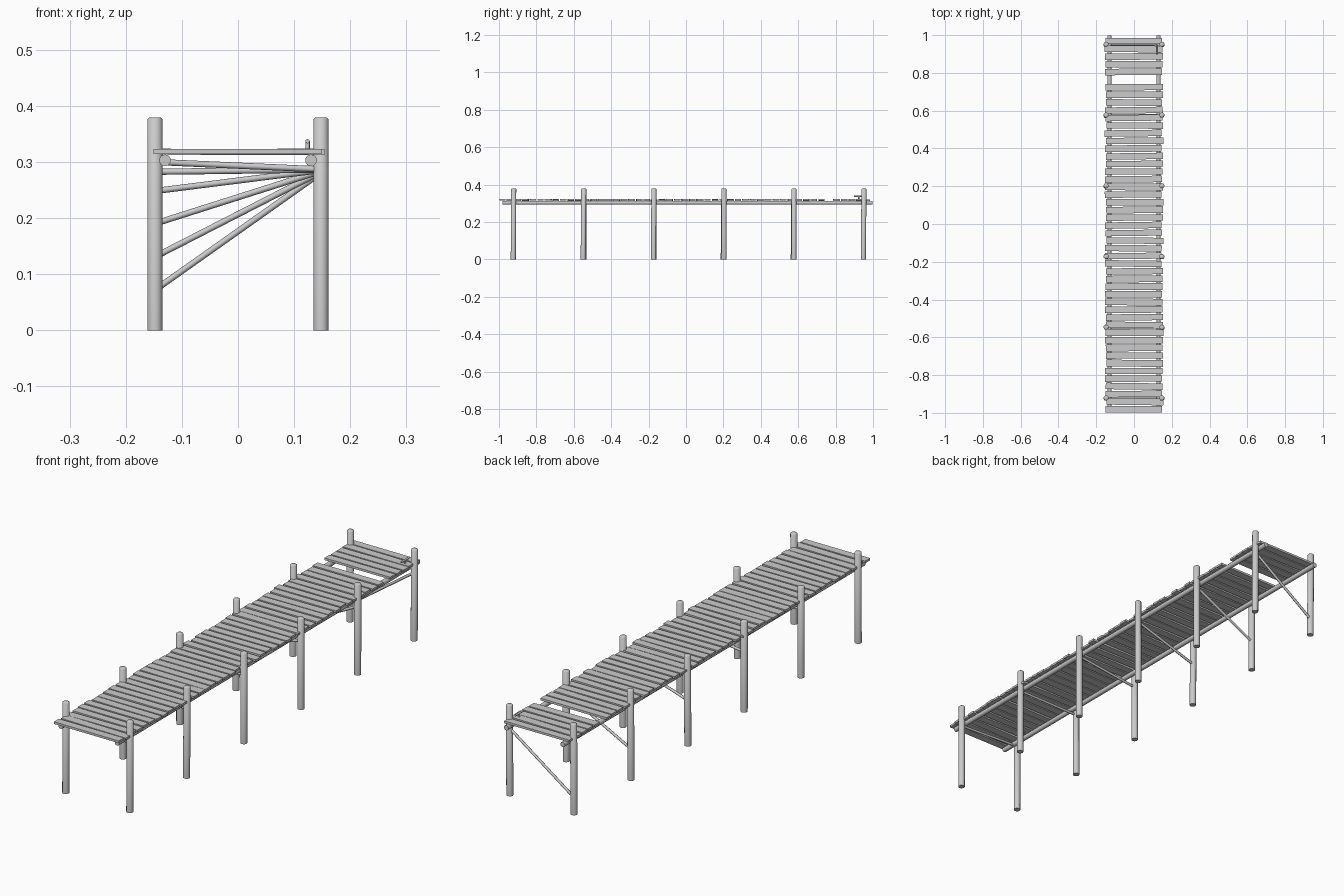
import bpy, bmesh, math, random
from mathutils import Vector, Matrix

if "Cube" in bpy.data.objects:
    bpy.data.objects.remove(bpy.data.objects["Cube"])

random.seed(7)


def finish(bm, name, smooth=False):
    mesh = bpy.data.meshes.new(name)
    bm.to_mesh(mesh)
    bm.free()
    obj = bpy.data.objects.new(name, mesh)
    bpy.context.collection.objects.link(obj)
    if smooth:
        bpy.ops.object.select_all(action='DESELECT')
        obj.select_set(True)
        bpy.context.view_layer.objects.active = obj
        bpy.ops.object.shade_smooth_by_angle(angle=math.radians(50))
    return obj


def rod(name, a, b, radius, sides=10, bevel=0.0):
    """Round timber running from point a to point b."""
    a, b = Vector(a), Vector(b)
    axis = b - a
    turn = axis.to_track_quat('Z', 'Y').to_matrix().to_4x4()
    bm = bmesh.new()
    bmesh.ops.create_cone(bm, cap_ends=True, segments=sides, radius1=radius,
                          radius2=radius, depth=axis.length)
    if bevel:
        top = [e for e in bm.edges if all(v.co.z > 0 for v in e.verts)]
        bmesh.ops.bevel(bm, geom=top, offset=bevel, segments=1, affect='EDGES')
    bm.transform(Matrix.Translation((a + b) / 2) @ turn)
    return finish(bm, name, True)


def box(name, center, size, yaw=0.0, roll=0.0):
    bm = bmesh.new()
    bmesh.ops.create_cube(bm, size=1)
    bm.transform(Matrix.Translation(center) @ Matrix.Rotation(yaw, 4, 'Z')
                 @ Matrix.Rotation(roll, 4, 'Y') @ Matrix.Diagonal((*size, 1)))
    return finish(bm, name)


# Post pairs, each with a diagonal brace that gets steeper toward the back
brace_low = [0.300, 0.283, 0.250, 0.194, 0.137, 0.080]
for i, low in enumerate(brace_low):
    y = -0.921 + i * 0.3745
    for side, label in ((-1, "left"), (1, "right")):
        x = side * 0.148
        rod(f"{label}_post_{i + 1}", (x, y + random.uniform(-.004, .004), 0),
            (x, y, 0.379), 0.0135, 12, 0.003)
    high = 0.285 - 0.008 * (0.30 - low) / 0.22
    rod(f"brace_{i + 1}", (-0.145, y, low - 0.006 * (0.3 - low) / 0.22),
        (0.145, y, high + 0.002), 0.0055, 8)

# Long stringers under the deck
for side, label in ((-1, "left"), (1, "right")):
    rod(f"{label}_stringer", (side * 0.130, -0.982, 0.303),
        (side * 0.130, 0.998, 0.303), 0.0105, 10)

# Uneven deck planks with one missing near the back
pitch, missing = 0.0406, 43
for i in range(49):
    if i == missing:
        continue
    y = -0.981 + i * pitch
    box(f"deck_plank_{i + 1}",
        (random.uniform(-.005, .005), y, 0.318 + random.uniform(-.001, .001)),
        (0.302 + random.uniform(-.004, .004), 0.034 + random.uniform(-.002, .002), 0.009),
        yaw=random.uniform(-.015, .015) if 0 < i < 48 else 0,
        roll=random.uniform(-.003, .003))

# Mooring cleat at the back right corner
rod("cleat_stem", (0.124, 0.923, 0.320), (0.124, 0.923, 0.337), 0.004, 8)
rod("cleat_bar", (0.124, 0.898, 0.337), (0.124, 0.948, 0.337), 0.004, 8)
